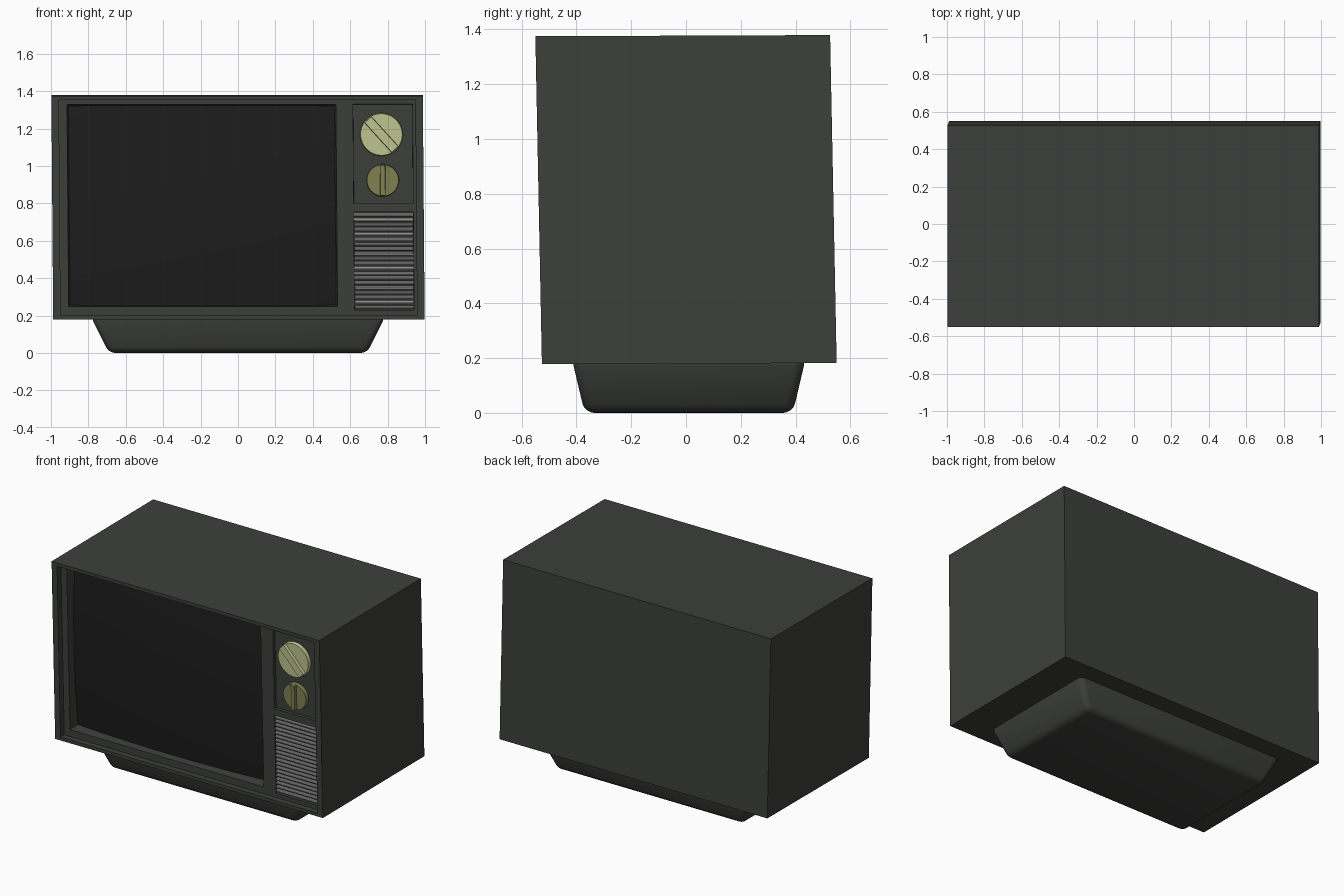
import bpy, bmesh, math
from mathutils import Matrix, Vector

if "Cube" in bpy.data.objects:
    bpy.data.objects.remove(bpy.data.objects["Cube"])


def material(name, r, g, b):
    m = bpy.data.materials.new(name)
    m.diffuse_color = (r, g, b, 1)
    m.use_nodes = True
    m.node_tree.nodes["Principled BSDF"].inputs["Base Color"].default_value = m.diffuse_color
    return m


DARK = material("dark_plastic", 0.046, 0.05, 0.043)
GLASS = material("dark_glass", 0.012, 0.012, 0.012)
PALE = material("pale_olive", 0.52, 0.56, 0.28)
OLIVE = material("olive", 0.22, 0.22, 0.085)
SILVER = material("silver", 0.45, 0.45, 0.45)

FRONT = -0.538          # cabinet front
PANEL = FRONT + 0.04    # face inside the rim
RECESS = PANEL + 0.02   # control and speaker recess floor


def lean(v):
    """The old cabinet sits slightly out of square."""
    h = v.z - 0.78
    return Vector((v.x - 0.008 * h, v.y - 0.02 * h, v.z + 0.004 * v.y))


def finish(name, bm, mat, leaning=True, smooth=False):
    if leaning:
        for v in bm.verts:
            v.co = lean(v.co)
    bmesh.ops.recalc_face_normals(bm, faces=bm.faces)
    me = bpy.data.meshes.new(name)
    bm.to_mesh(me)
    bm.free()
    me.materials.append(mat)
    ob = bpy.data.objects.new(name, me)
    bpy.context.collection.objects.link(ob)
    bpy.ops.object.select_all(action='DESELECT')
    ob.select_set(True)
    bpy.context.view_layer.objects.active = ob
    if smooth:
        bpy.ops.object.shade_smooth_by_angle(angle=math.radians(35))
    return ob


def add_box(bm, x, y, z, inset=0.0, turn=None):
    """Box from ranges; the rear end can be inset to taper it."""
    size = Vector((x[1] - x[0], y[1] - y[0], z[1] - z[0]))
    mid = Vector((x[0] + x[1], y[0] + y[1], z[0] + z[1])) / 2
    for v in bmesh.ops.create_cube(bm, size=1)["verts"]:
        sx, sz, back = v.co.x * 2, v.co.z * 2, v.co.y > 0
        p = Vector(v.co) * size
        if back:
            p.x -= sx * inset
            p.z -= sz * inset
        if turn:
            p = Matrix.Rotation(turn, 3, 'Y') @ p
        v.co = p + mid


# Cabinet with rim, screen, control and speaker recesses
bm = bmesh.new()
add_box(bm, (-0.993, 0.993), (FRONT, 0.538), (0.18, 1.377))
cabinet = finish("cabinet", bm, DARK)
cuts = [((-0.953, 0.953), (FRONT - 0.1, PANEL), (0.203, 1.354), 0),
        ((-0.912, 0.53), (PANEL - 0.02, FRONT + 0.15), (0.247, 1.333), 0.014),
        ((0.618, 0.938), (PANEL - 0.02, RECESS), (0.80, 1.333), 0.002),
        ((0.618, 0.938), (PANEL - 0.02, RECESS), (0.23, 0.757), 0.002)]
for x, y, z, inset in cuts:
    bm = bmesh.new()
    add_box(bm, x, y, z, inset)
    cutter = finish("recess_cutter", bm, DARK)
    cutter.hide_render = True
    mod = cabinet.modifiers.new("recess", 'BOOLEAN')
    mod.operation = 'DIFFERENCE'
    mod.solver = 'EXACT'
    mod.object = cutter
    bpy.context.view_layer.objects.active = cabinet
    bpy.ops.object.modifier_apply(modifier=mod.name)
    bpy.data.objects.remove(cutter)

# Bulging screen
bm = bmesh.new()
bmesh.ops.create_grid(bm, x_segments=24, y_segments=18, size=1)
for v in bm.verts:
    u, w = v.co.x, v.co.y
    bulge = 0.03 * (1 - u * u) + 0.025 * (1 - w * w)
    v.co = Vector((-0.191 + 0.712 * u, FRONT + 0.115 - bulge, 0.79 + 0.534 * w))
bmesh.ops.reverse_faces(bm, faces=bm.faces)
finish("screen", bm, GLASS, smooth=True)


# Dials: round disc with a grip bar
def dial(name, x, z, r, bar, turn, mat):
    bm = bmesh.new()
    spin = Matrix.Translation((x, RECESS - 0.011, z)) @ Matrix.Rotation(math.pi / 2, 4, 'X')
    bmesh.ops.create_cone(bm, cap_ends=True, segments=48, radius1=r, radius2=r * 0.97,
                          depth=0.028, matrix=spin)
    add_box(bm, (x - bar, x + bar), (RECESS - 0.045, RECESS - 0.01),
            (z - r * 0.93, z + r * 0.93), -0.004, turn)
    finish(name, bm, mat, smooth=True)


dial("channel_dial", 0.77, 1.17, 0.115, 0.023, math.radians(-42), PALE)
dial("volume_dial", 0.775, 0.925, 0.087, 0.013, 0, OLIVE)

# Speaker grille slats
bm = bmesh.new()
COUNT = 20
step = 0.519 / COUNT
for i in range(COUNT):
    z = 0.234 + (i + 0.5) * step
    place = Matrix.Translation((0.778, RECESS - 0.006, z)) @ Matrix.Rotation(math.pi / 2, 4, 'Y')
    bmesh.ops.create_cone(bm, cap_ends=True, segments=10, radius1=0.010, radius2=0.010,
                          depth=0.314, matrix=place)
finish("speaker_grille", bm, SILVER, smooth=True)

# Tapered base with rounded lower edges
bm = bmesh.new()
for v in bmesh.ops.create_cube(bm, size=2)["verts"]:
    top = v.co.z > 0
    v.co = Vector((v.co.x * (0.775 if top else 0.69), 0.01 + v.co.y * (0.42 if top else 0.38),
                   0.17 if top else 0.0))
edges = [e for e in bm.edges if min(v.co.z for v in e.verts) < 0.1]
bmesh.ops.bevel(bm, geom=edges, offset=0.035, segments=4, profile=0.5, affect='EDGES')
lid = max(bm.faces, key=lambda f: f.calc_center_median().z)
lip = bmesh.ops.extrude_face_region(bm, geom=[lid])["geom"]
bmesh.ops.delete(bm, geom=[lid], context='FACES_ONLY')
for v in lip:
    if isinstance(v, bmesh.types.BMVert):
        v.co.z += 0.014
finish("base", bm, DARK, leaning=False, smooth=True)
